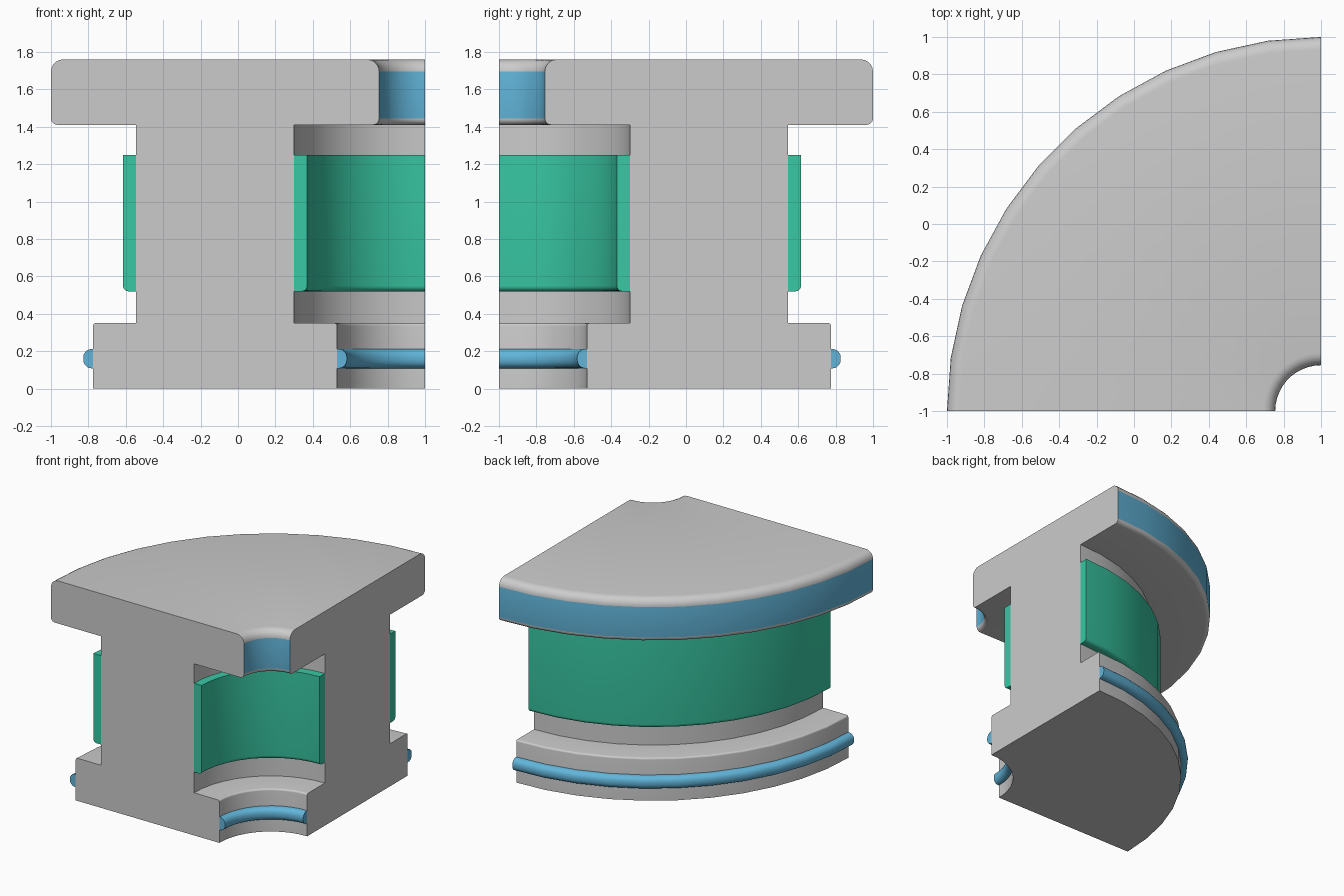
import bpy, bmesh, math
from mathutils import Vector

if "Cube" in bpy.data.objects:
    bpy.data.objects.remove(bpy.data.objects["Cube"])

SEGMENTS = 11            # steps in the quarter sweep
AXIS = Vector((1, -1))   # vertical axis the sections sweep around


def material(name, color):
    mat = bpy.data.materials.new(name)
    mat.diffuse_color = (*color, 1)
    mat.use_nodes = True
    mat.node_tree.nodes["Principled BSDF"].inputs["Base Color"].default_value = mat.diffuse_color
    return mat


blue = material("blue", (0.12, 0.46, 0.70))
green = material("green", (0.04, 0.58, 0.37))


def fillet(corners, steps=5):
    """Round each (radius, z, fillet) corner of a right-angled outline."""
    pts = []
    n = len(corners)
    for i, (r, z, f) in enumerate(corners):
        p = Vector((r, z))
        if f == 0:
            pts.append(p)
            continue
        d1 = (Vector(corners[i - 1][:2]) - p).normalized()
        d2 = (Vector(corners[(i + 1) % n][:2]) - p).normalized()
        c = p + (d1 + d2) * f
        for k in range(steps + 1):
            t = math.pi / 2 * k / steps
            pts.append(c - f * (d2 * math.cos(t) + d1 * math.sin(t)))
    return pts


def sweep(name, corners, mat=None):
    """Sweep a closed outline through a quarter turn and cap both ends."""
    outline = fillet(corners)
    bm = bmesh.new()
    rings = []
    for s in range(SEGMENTS + 1):
        a = math.pi / 2 * (1 + s / SEGMENTS)
        rings.append([bm.verts.new((AXIS.x + p.x * math.cos(a),
                                    AXIS.y + p.x * math.sin(a), p.y)) for p in outline])
    n = len(outline)
    for r0, r1 in zip(rings, rings[1:]):
        for i in range(n):
            j = (i + 1) % n
            bm.faces.new((r0[i], r0[j], r1[j], r1[i]))
    bm.faces.new(rings[0])
    bm.faces.new(rings[-1])
    bmesh.ops.recalc_face_normals(bm, faces=bm.faces)
    for f in bm.faces:
        f.smooth = True
    mesh = bpy.data.meshes.new(name)
    bm.to_mesh(mesh)
    bm.free()
    mesh.set_sharp_from_angle(angle=math.radians(30))
    if mat:
        mesh.materials.append(mat)
    obj = bpy.data.objects.new(name, mesh)
    bpy.context.collection.objects.link(obj)
    return obj


# Main body: base flange, web and rounded top flange
body = sweep("body", [
    (0.47, 0, 0), (1.775, 0, 0), (1.775, 0.35, 0.015), (1.545, 0.35, 0),
    (1.545, 1.41, 0), (2, 1.41, 0.035), (2, 1.76, 0.065),
    (0.245, 1.76, 0.065), (0.245, 1.41, 0.035), (0.70, 1.41, 0),
    (0.70, 0.35, 0), (0.47, 0.35, 0.015)])

# Blue bands on the curved walls of the top flange
body.data.materials.append(None)
body.data.materials.append(blue)
for face in body.data.polygons:
    zs = [body.data.vertices[v].co.z for v in face.vertices]
    if len(zs) == 4 and min(zs) > 1.44 and max(zs) < 1.70 and max(zs) - min(zs) > 0.2:
        face.material_index = 1

# Green pads and blue seal rings on the outer and inner walls
for side, web, base, out in (("outer", 1.545, 1.775, 1), ("inner", 0.70, 0.47, -1)):
    face = web + 0.07 * out
    sweep(side + "_pad", [(web, 0.52, 0), (face, 0.52, 0.03),
                          (face, 1.25, 0), (web, 1.25, 0)], green)
    tip = base + 0.052 * out
    sweep(side + "_seal_ring", [(base, 0.108, 0), (tip, 0.108, 0.045),
                                (tip, 0.212, 0.045), (base, 0.212, 0)], blue)
